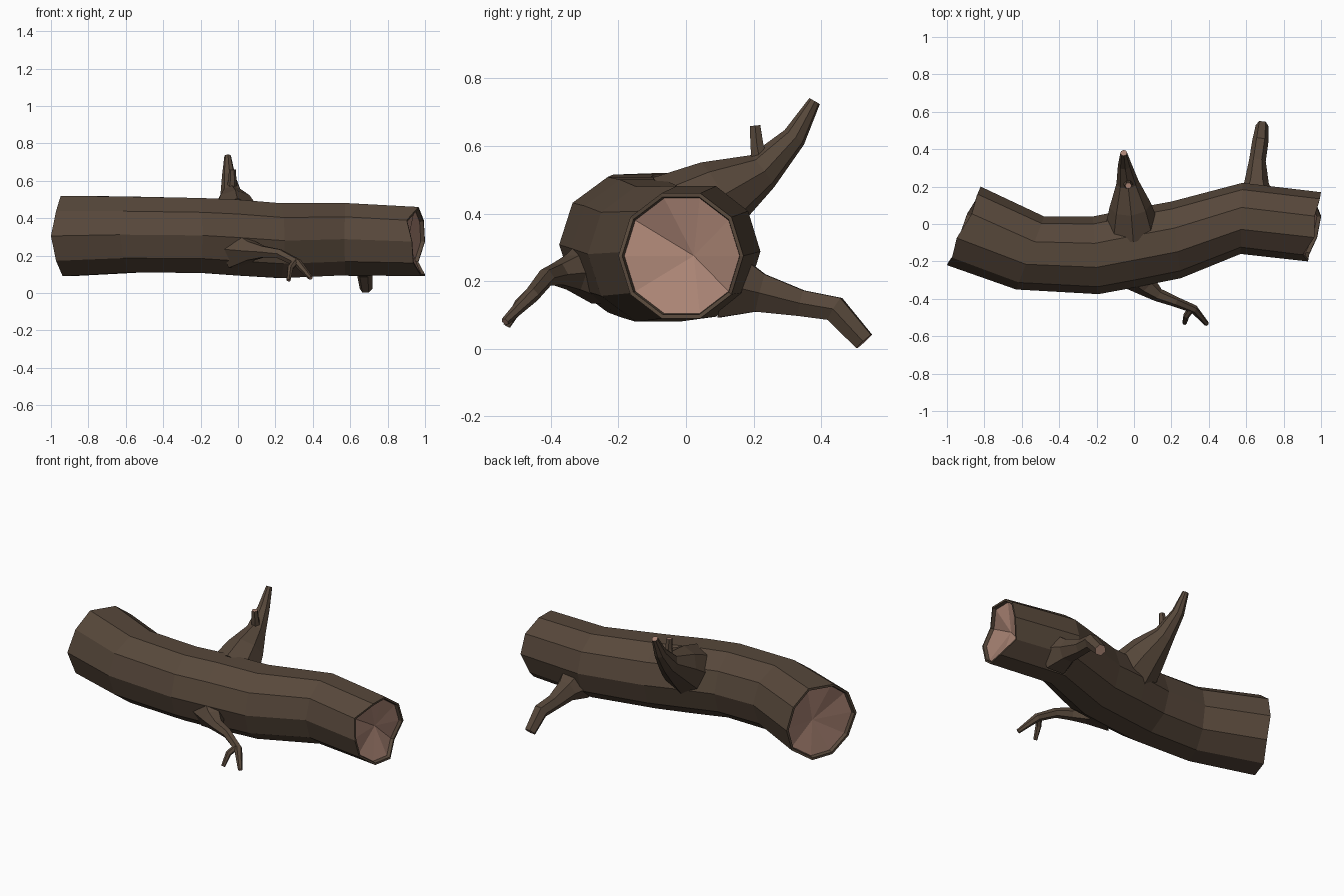
import bpy, bmesh, math
from mathutils import Vector

if "Cube" in bpy.data.objects:
    bpy.data.objects.remove(bpy.data.objects["Cube"])


def material(name, rgb):
    m = bpy.data.materials.new(name)
    m.diffuse_color = (*rgb, 1)
    m.use_nodes = True
    m.node_tree.nodes["Principled BSDF"].inputs["Base Color"].default_value = m.diffuse_color
    return m


BARK = material("dark bark", (0.095, 0.064, 0.043))
WOOD = material("pale cut wood", (0.40, 0.23, 0.175))


def finish(bm, name):
    bmesh.ops.recalc_face_normals(bm, faces=bm.faces)
    me = bpy.data.meshes.new(name)
    bm.to_mesh(me)
    bm.free()
    me.materials.append(BARK)
    me.materials.append(WOOD)
    ob = bpy.data.objects.new(name, me)
    bpy.context.collection.objects.link(ob)
    return ob


def bridge(bm, a, b):
    n = len(a)
    for i in range(n):
        bm.faces.new((a[i], a[(i + 1) % n], b[(i + 1) % n], b[i]))


def cone_cap(bm, ring, tip):
    c = bm.verts.new(tip)
    for i in range(len(ring)):
        bm.faces.new((ring[i], ring[(i + 1) % len(ring)], c)).material_index = 1


# Trunk: ten-sided rings, each as front point, back point, centre height, half height
N = 10
stations = [
    ((-1.00, -.22), (-.82, .20), .305, .215),
    ((-.63, -.35), (-.48, .04), .312, .203),
    ((-.19, -.375), (-.22, .04), .308, .200),
    ((0.00, -.34), (-.02, .08), .297, .203),
    ((.25, -.29), (.20, .12), .280, .200),
    ((.57, -.16), (.58, .22), .288, .193),
    ((.93, -.20), (1.00, .17), .275, .185),
]
JAG_RIGHT = [0, -.035, .01, -.01, 0, 0, -.03, .025, .025, 0]
JAG_LEFT = [0, .01, -.01, .015, 0, 0, .01, -.01, 0, .01]
bm = bmesh.new()
rings = []
for k, (f, b, zc, h) in enumerate(stations):
    ring = []
    for i in range(N):
        a = 2 * math.pi * i / N
        t = (1 - math.cos(a)) / 2
        x, y = f[0] + (b[0] - f[0]) * t, f[1] + (b[1] - f[1]) * t
        x += JAG_LEFT[i] if k == 0 else JAG_RIGHT[i] if k == len(stations) - 1 else 0
        ring.append(bm.verts.new((x, y, zc + h * math.sin(a) / math.sin(math.radians(72)))))
    rings.append(ring)
for a, b in zip(rings, rings[1:]):
    bridge(bm, a, b)

# Broken ends: thin bark rim, short inner wall, sunken pale wood
for ring, inward in ((rings[0], Vector((1, -.4, 0))), (rings[-1], Vector((-1, .15, 0)))):
    c = sum((v.co for v in ring), Vector()) / N
    rim = [bm.verts.new(c + (v.co - c) * .94) for v in ring]
    floor = [bm.verts.new(c + (v.co - c) * .92 + inward * .02) for v in ring]
    bridge(bm, ring, rim)
    bridge(bm, rim, floor)
    cone_cap(bm, floor, c + inward * .055 + Vector((0, .03, 0)))
finish(bm, "trunk")


# Branches: tapered tubes along a path of (x, y, z, radius), pale at the broken tip
def branch(name, path, sides=6):
    bm = bmesh.new()
    pts = [Vector(p[:3]) for p in path]
    rings = []
    for k, p in enumerate(pts):
        d = (pts[min(k + 1, len(pts) - 1)] - pts[max(k - 1, 0)]).normalized()
        u = d.cross(Vector((0, 0, 1)) if abs(d.z) < .9 else Vector((0, 1, 0))).normalized()
        if u.x < 0:
            u = -u
        w = d.cross(u)
        r = path[k][3] * 1.06
        rings.append([bm.verts.new(p + r * (u * math.cos(a) + w * math.sin(a)))
                      for a in (2 * math.pi * i / sides for i in range(sides))])
    for a, b in zip(rings, rings[1:]):
        bridge(bm, a, b)
    bm.faces.new(rings[0])
    bm.faces.new(rings[-1]).material_index = 1
    finish(bm, name)


branch("upper_branch", [(-.01, -.02, .38, .14), (-.02, .10, .455, .105), (-.035, .225, .525, .056),
                        (-.05, .32, .625, .034), (-.055, .38, .732, .017)], 8)
branch("upper_twig", [(-.035, .225, .53, .032), (-.03, .21, .60, .021), (-.03, .204, .66, .017)])
branch("rear_branch", [(.65, .12, .19, .11), (.655, .22, .165, .062), (.66, .34, .135, .042),
                       (.675, .44, .118, .041), (.685, .527, .022, .032)])
branch("front_branch", [(.00, -.25, .235, .11), (.07, -.335, .225, .055), (.13, -.38, .22, .034),
                        (.22, -.415, .21, .026), (.32, -.455, .16, .022), (.39, -.535, .08, .012)])
branch("front_twig", [(.31, -.45, .17, .018), (.28, -.49, .135, .016), (.27, -.53, .068, .011)])
